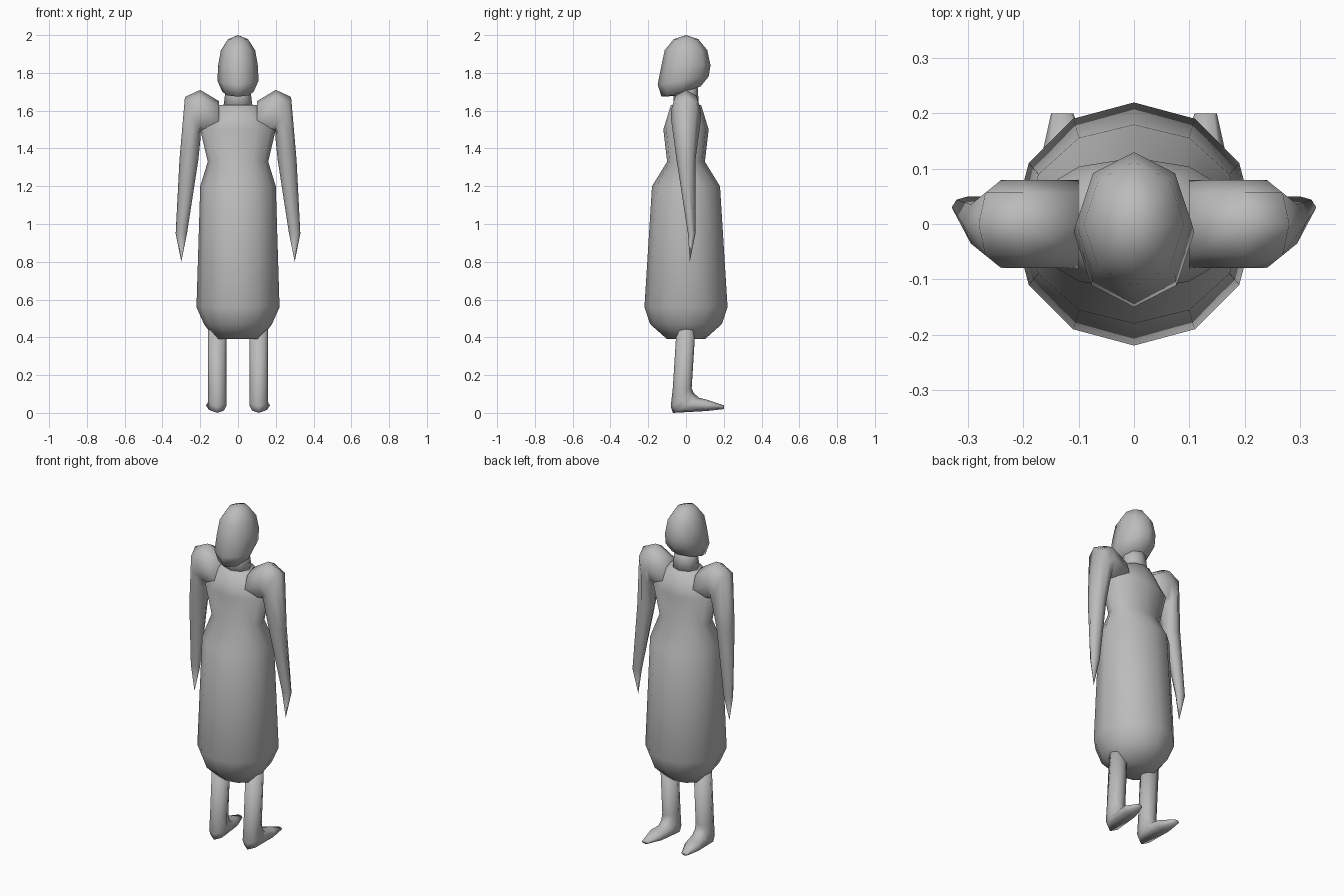
import bpy
import bmesh
import math
from mathutils import Matrix, Vector

default_cube = bpy.data.objects.get("Cube")
if default_cube:
    bpy.data.objects.remove(default_cube)

# One plain colour for the whole figure
shade = 0.5
grey = bpy.data.materials.new("plain_grey")
grey.use_nodes = True
grey.diffuse_color = (shade, shade, shade, 1)
surface = grey.node_tree.nodes["Principled BSDF"]
surface.inputs["Base Color"].default_value = grey.diffuse_color


def finish(name, bm):
    """Turn the mesh into a smooth shaded grey object."""
    bmesh.ops.recalc_face_normals(bm, faces=bm.faces)
    for face in bm.faces:
        face.smooth = True
    mesh = bpy.data.meshes.new(name)
    bm.to_mesh(mesh)
    bm.free()
    mesh.materials.append(grey)
    part = bpy.data.objects.new(name, mesh)
    bpy.context.collection.objects.link(part)


def ring(x=0, y=0, z=0, wide=0, deep=0, lean=0):
    """An elliptical cross-section: centre, half sizes and lean in degrees."""
    return Vector((x, y, z)), wide, deep, math.radians(lean)


def loft(name, rings, sides=8, axis="X", side=1):
    """Skin a row of cross-sections, each leaning about the given axis."""
    bm = bmesh.new()
    loops = []
    for centre, wide, deep, lean in rings:
        turn = Matrix.Rotation(lean, 3, axis)
        loop = []
        for step in range(sides):
            angle = math.tau * step / sides
            offset = Vector((wide * math.sin(angle), deep * math.cos(angle), 0))
            point = centre + turn @ offset
            point.x *= side
            loop.append(bm.verts.new(point))
        loops.append(loop)
    for lower, upper in zip(loops, loops[1:]):
        for i in range(sides):
            bm.faces.new((lower[i - 1], lower[i], upper[i], upper[i - 1]))
    bm.faces.new(loops[0])
    bm.faces.new(loops[-1])
    finish(name, bm)


# Long dress with a rounded hem, narrow waist and fuller chest
loft("dress", [
    ring(z=0.39, wide=0.12, deep=0.1),
    ring(z=0.47, wide=0.18, deep=0.19),
    ring(z=0.56, wide=0.22, deep=0.22),
    ring(z=1.2, wide=0.2, deep=0.18),
    ring(z=1.33, wide=0.16, deep=0.1),
    ring(z=1.5, wide=0.2, deep=0.12),
    ring(z=1.63, wide=0.1, deep=0.08),
], sides=12)

# Neck
loft("neck", [
    ring(z=1.6, wide=0.08, deep=0.07),
    ring(z=1.75, wide=0.06, deep=0.06),
])

# Head: a coarse ball, widened below, with hair low at the back and a raised chin
head = bmesh.new()
bmesh.ops.create_uvsphere(head, u_segments=8, v_segments=6, radius=1)
for vert in head.verts:
    x, y, z = vert.co
    drop = max(0, -z)
    widen = 1 + 0.8 * drop ** 2
    vert.co.x = 0.105 * x * widen
    vert.co.y = 0.13 * y * widen - 0.03 * drop
    vert.co.z = 1.84 + 0.16 * z + 0.04 * y * widen * drop
finish("head", head)

for label, side in (("left", 1), ("right", -1)):
    # Raised shoulder, tapering arm and pointed hand
    loft(label + "_arm", [
        ring(x=0.1, z=1.55, wide=0.1, deep=0.08, lean=90),
        ring(x=0.2, z=1.6, wide=0.11, deep=0.08, lean=90),
        ring(x=0.24, z=1.56, wide=0.12, deep=0.08, lean=110),
        ring(x=0.26, z=1.34, wide=0.05, deep=0.05, lean=180),
        ring(x=0.3, y=0.03, z=0.95, wide=0.03, deep=0.02, lean=180),
        ring(x=0.3, y=0.02, z=0.8, lean=180),
    ], axis="Y", side=side)

    # Leg bending into a long pointed foot
    loft(label + "_leg", [
        ring(x=0.11, z=0.45, wide=0.05, deep=0.05),
        ring(x=0.11, y=-0.02, z=0.13, wide=0.05, deep=0.05),
        ring(x=0.11, y=-0.02, z=0.07, wide=0.05, deep=0.07, lean=30),
        ring(x=0.11, z=0.04, wide=0.05, deep=0.08, lean=30),
        ring(x=0.12, y=0.11, z=0.04, wide=0.05, deep=0.03, lean=90),
        ring(x=0.13, y=0.2, z=0.03, wide=0.02, deep=0.01, lean=90),
    ], side=side)
